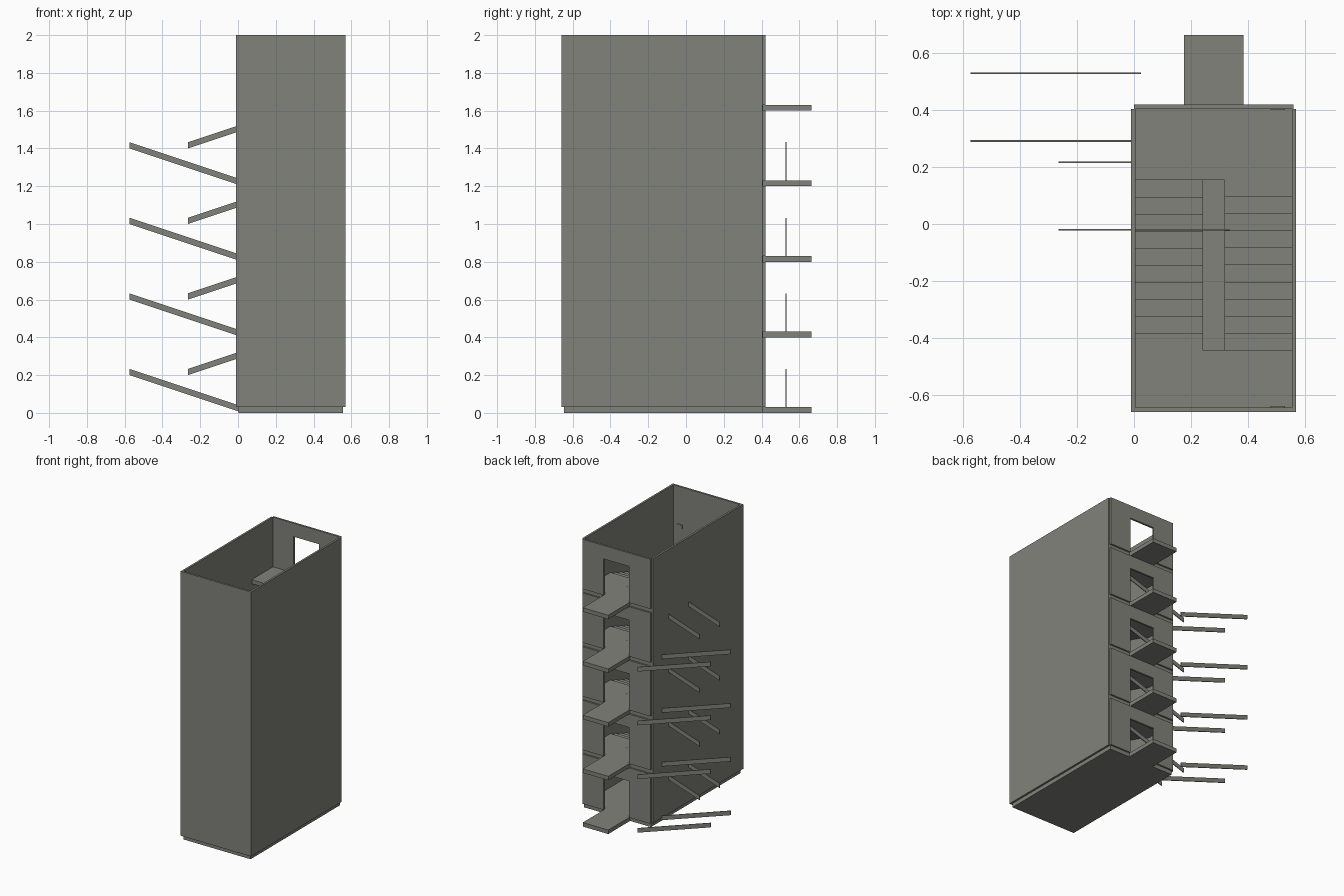
import bpy, bmesh

if "Cube" in bpy.data.objects:
    bpy.data.objects.remove(bpy.data.objects["Cube"])

mat = bpy.data.materials.new("concrete grey")
mat.diffuse_color = (0.22, 0.225, 0.195, 1)
mat.use_nodes = True
mat.node_tree.nodes["Principled BSDF"].inputs["Base Color"].default_value = mat.diffuse_color


def finish(bm, name):
    bmesh.ops.recalc_face_normals(bm, faces=bm.faces)
    me = bpy.data.meshes.new(name)
    bm.to_mesh(me)
    bm.free()
    me.materials.append(mat)
    ob = bpy.data.objects.new(name, me)
    bpy.context.collection.objects.link(ob)
    return ob


def extrude(name, pts, move):
    """Solid made from a flat outline swept along a vector."""
    bm = bmesh.new()
    face = bm.faces.new([bm.verts.new(p) for p in pts])
    ext = bmesh.ops.extrude_face_region(bm, geom=[face])
    vs = [g for g in ext["geom"] if isinstance(g, bmesh.types.BMVert)]
    bmesh.ops.translate(bm, verts=vs, vec=move)
    return finish(bm, name)


def box(name, x0, x1, y0, y1, z0, z1):
    return extrude(name, [(x0, y0, z0), (x1, y0, z0), (x1, y1, z0), (x0, y1, z0)],
                   (0, 0, z1 - z0))


def flight(name, x0, x1, y_start, direction, z):
    """Ten solid steps with a sloping underside."""
    run, rise, n = 0.06, 0.02, 10
    prof = [(0, -0.02)]
    for i in range(n):
        prof += [(i * run, (i + 1) * rise if i else rise), ((i + 1) * run, (i + 1) * rise)]
    prof.append((n * run, n * rise - 0.035))
    extrude(name, [(x0, y_start + direction * a, z + b) for a, b in prof], (x1 - x0, 0, 0))


def stringer(name, xa, xb, y, za, zb):
    """Thin sloping side bar."""
    h = 0.033
    extrude(name, [(xa, y - 0.003, za), (xb, y - 0.003, zb),
                   (xb, y - 0.003, zb + h), (xa, y - 0.003, za + h)], (0, 0.006, 0))


# outer shell: three walls, open at the top and back
extrude("shell_walls", [(-0.01, 0.405, 0.03), (-0.01, -0.66, 0.03), (0.57, -0.66, 0.03),
                        (0.57, 0.405, 0.03), (0.555, 0.405, 0.03), (0.555, -0.645, 0.03),
                        (0.005, -0.645, 0.03), (0.005, 0.405, 0.03)], (0, 0, 1.97))

# ground slab
box("ground_slab", 0.003, 0.555, -0.645, 0.408, 0, 0.03)

for k in range(5):
    f = 0.4 * k
    # floor landing and outside platform
    if k:
        box("floor_landing", 0.003, 0.557, 0.155, 0.408, f, f + 0.03)
    box("door_platform", 0.175, 0.385, 0.408, 0.665, f, f + 0.03)
    # back wall panel with doorway
    b, t, d = f + 0.03, f + 0.4, f + 0.3
    outline = [(0, b), (0.175, b), (0.175, d), (0.385, d), (0.385, b), (0.56, b), (0.56, t), (0, t)]
    extrude("back_wall_panel", [(x, 0.405, z) for x, z in outline], (0, 0.015, 0))
    # small wall plate over the floor landing
    box("landing_plate", 0.48, 0.53, 0.4, 0.406, f + 0.29, f + 0.32)
    if k == 4:
        continue
    # half landing with its wall plate
    box("half_landing", 0.003, 0.557, -0.646, -0.445, f + 0.2, f + 0.23)
    box("half_landing_plate", 0.48, 0.53, -0.646, -0.64, f + 0.49, f + 0.52)
    # two opposite flights
    flight("lower_flight", 0.005, 0.242, 0.155, -1, f + 0.03)
    flight("upper_flight", 0.318, 0.555, -0.445, 1, f + 0.23)
    # sloping bars standing out of the left side
    for y in (0.53, 0.292):
        stringer("lower_stringer", -0.575, 0.025, y, f + 0.2, f)
    for y in (0.217, -0.02):
        stringer("upper_stringer", -0.265, 0.335, y, f + 0.2, f + 0.4)
